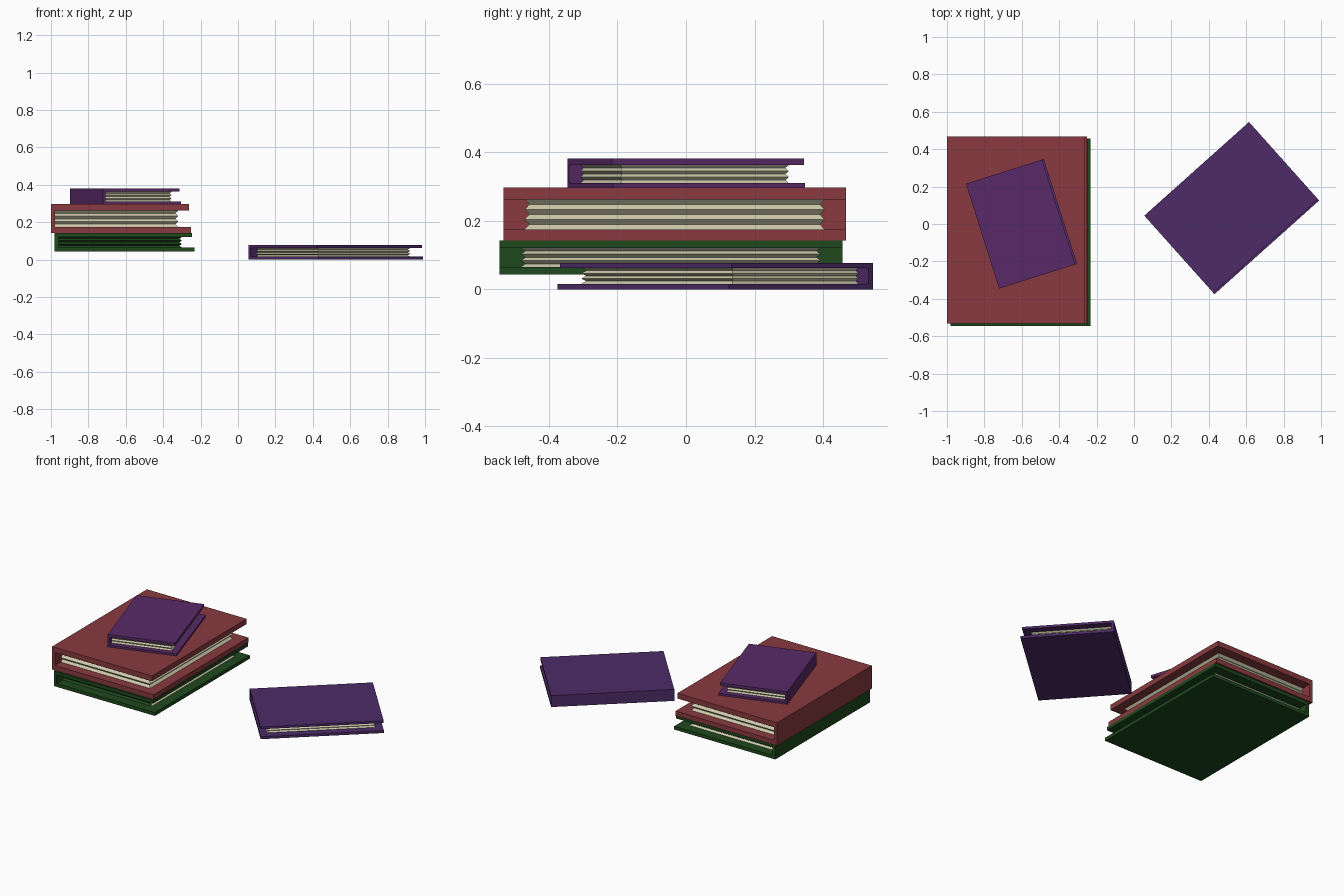
import bpy, bmesh
from math import radians
from mathutils import Matrix

if "Cube" in bpy.data.objects:
    bpy.data.objects.remove(bpy.data.objects["Cube"])


def material(name, rgb):
    m = bpy.data.materials.new(name)
    m.diffuse_color = (*rgb, 1)
    m.use_nodes = True
    m.node_tree.nodes["Principled BSDF"].inputs["Base Color"].default_value = m.diffuse_color
    return m


PAPER = material("paper", (0.60, 0.58, 0.40))


def finish(name, bm, mats, place):
    bmesh.ops.recalc_face_normals(bm, faces=bm.faces)
    me = bpy.data.meshes.new(name)
    bm.to_mesh(me)
    bm.free()
    for m in mats:
        me.materials.append(m)
    ob = bpy.data.objects.new(name, me)
    ob.matrix_world = place
    bpy.context.collection.objects.link(ob)


def book(name, mat, spine_mid, angle, length, w_top, w_bottom, height,
         t_top, t_bottom, spine, page_w, inset, ridge, front_mat=None):
    """Book lying flat: spine along local y at x = 0, opening towards +x."""
    place = Matrix.Translation(spine_mid) @ Matrix.Rotation(radians(angle), 4, 'Z')
    zt, zb = height - t_top, t_bottom

    # cover: C-shaped profile extruded along the spine
    bm = bmesh.new()
    profile = [(0, 0), (w_bottom, 0), (w_bottom, zb), (spine, zb),
               (spine, zt), (w_top, zt), (w_top, height), (0, height)]
    face = bm.faces.new([bm.verts.new((x, -length / 2, z)) for x, z in profile])
    ext = bmesh.ops.extrude_face_region(bm, geom=[face])
    bmesh.ops.translate(bm, vec=(0, length, 0),
                        verts=[v for v in ext["geom"] if isinstance(v, bmesh.types.BMVert)])
    finish(name + "_cover", bm, [mat], place)

    # pages: stacked rings with zigzag edges
    bm = bmesh.new()
    rings, levels = [], 7
    for i in range(levels):
        d = ridge if i % 2 else 0
        z = zb + (zt - zb) * i / (levels - 1)
        y, x = length / 2 - inset - d, page_w - d
        rings.append([bm.verts.new(p) for p in
                      ((spine, -y, z), (x, -y, z), (x, y, z), (spine, y, z))])
    bm.faces.new(rings[0][::-1])
    bm.faces.new(rings[-1])
    for a, b in zip(rings, rings[1:]):
        for k in range(4):
            n = (k + 1) % 4
            f = bm.faces.new((a[k], a[n], b[n], b[k]))
            if k == 0 and front_mat:
                f.material_index = 1
    finish(name + "_pages", bm, [PAPER] + ([front_mat] if front_mat else []), place)


green = material("green_cover", (0.013, 0.065, 0.012))
red = material("red_cover", (0.25, 0.042, 0.05))
plum = material("plum_cover", (0.10, 0.023, 0.14))
violet = material("violet_cover", (0.075, 0.024, 0.14))

# stack of three books
book("green_book", green, (-0.98, -0.044, 0.043), 0, 1.002, 0.733, 0.747, 0.1,
     0.022, 0.022, 0.022, 0.68, 0.063, 0.013, green)
book("red_book", red, (-1.0, -0.033, 0.143), 0, 1.0, 0.737, 0.75, 0.154,
     0.035, 0.032, 0.022, 0.68, 0.062, 0.014)
book("small_book", plum, (-0.81, -0.065, 0.297), 17.6, 0.588, 0.427, 0.437, 0.084,
     0.018, 0.013, 0.013, 0.395, 0.036, 0.008)
# separate book on the ground
book("large_book", violet, (0.335, 0.295, 0), -48.2, 0.751, 0.553, 0.563, 0.077,
     0.015, 0.016, 0.017, 0.51, 0.045, 0.01)
